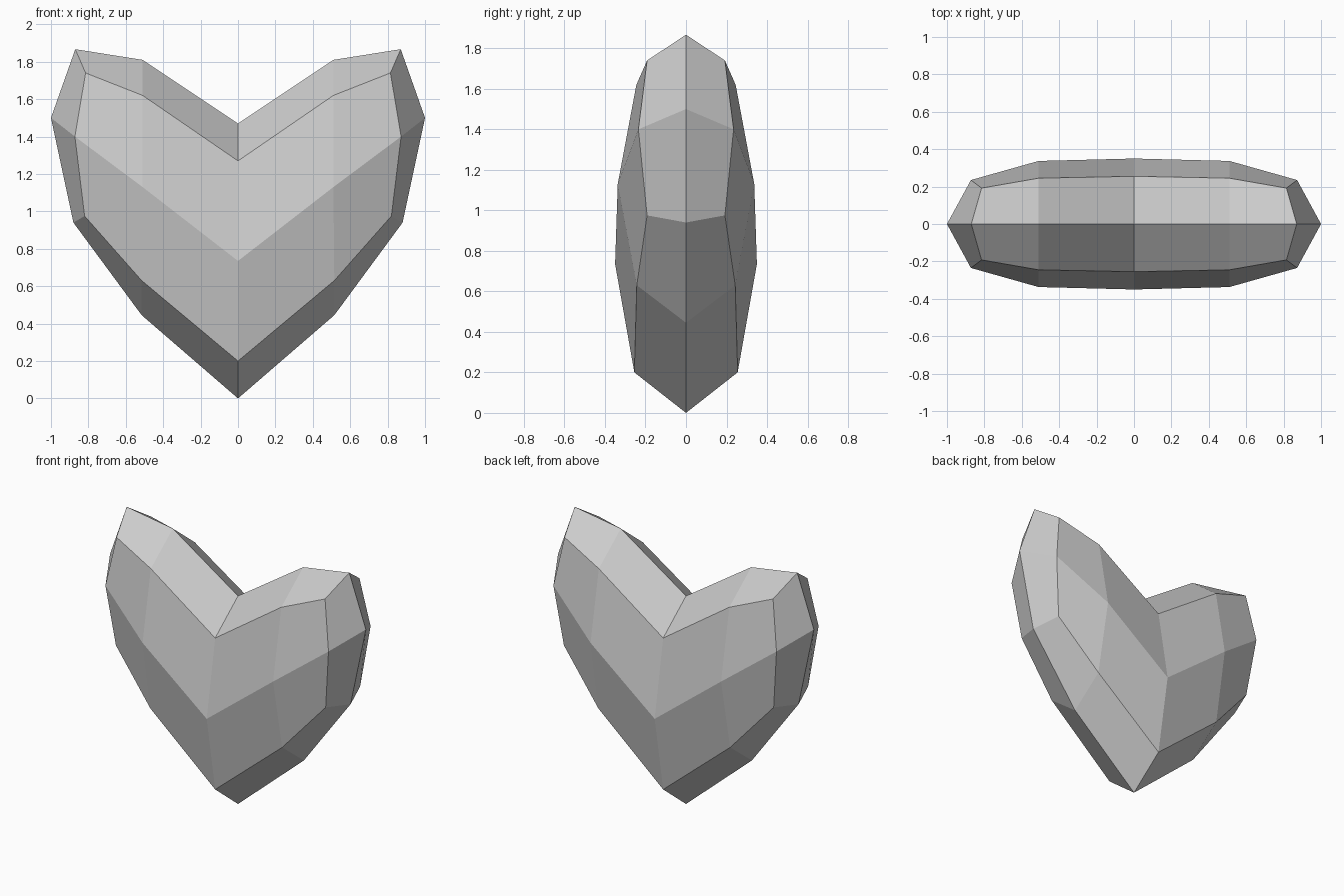
import bpy
import bmesh

cube = bpy.data.objects.get("Cube")
if cube:
    bpy.data.objects.remove(cube, do_unlink=True)

# Plain grey stone
grey = bpy.data.materials.new("grey")
grey.use_nodes = True
colour = (0.6, 0.6, 0.6, 1)
grey.diffuse_color = colour
grey.node_tree.nodes["Principled BSDF"].inputs["Base Color"].default_value = colour

# Half outline of the heart, from the notch round to the bottom tip
girdle = [(0, 0, 1.47), (0.51, 0, 1.81), (0.87, 0, 1.867), (1, 0, 1.5),
          (0.88, 0, 0.94), (0.515, 0, 0.445), (0, 0, 0)]
# Edge of the front facets, matching the outline point by point
rim = [(0, -0.255, 1.27), (0.51, -0.245, 1.62), (0.815, -0.192, 1.74), (0.872, -0.235, 1.4),
       (0.82, -0.192, 0.975), (0.515, -0.243, 0.63), (0, -0.255, 0.2)]
# Raised ridge across the middle of the front
ridge = [(0, -0.35, 0.735), (0.51, -0.337, 1.13)]

bm = bmesh.new()
outer, inner, mid = [[bm.verts.new(p) for p in row] for row in (girdle, rim, ridge)]

# Bevelled border
for i in range(len(outer) - 1):
    bm.faces.new((outer[i], outer[i + 1], inner[i + 1], inner[i]))

# Front facets above and below the ridge
spine = mid + [inner[3]]
for row in (inner[:3], inner[:3:-1]):
    for i in range(2):
        bm.faces.new((row[i], row[i + 1], spine[i + 1], spine[i]))

# Mirror to the other side and to the back
for axis in (0, 1):
    geom = bm.verts[:] + bm.edges[:] + bm.faces[:]
    copy = bmesh.ops.duplicate(bm, geom=geom)["geom"]
    for v in copy:
        if isinstance(v, bmesh.types.BMVert):
            v.co[axis] *= -1
    bmesh.ops.remove_doubles(bm, verts=bm.verts[:], dist=0.0005)
bmesh.ops.recalc_face_normals(bm, faces=bm.faces[:])

mesh = bpy.data.meshes.new("faceted_heart")
bm.to_mesh(mesh)
bm.free()
mesh.materials.append(grey)
heart = bpy.data.objects.new("faceted_heart", mesh)
bpy.context.collection.objects.link(heart)
